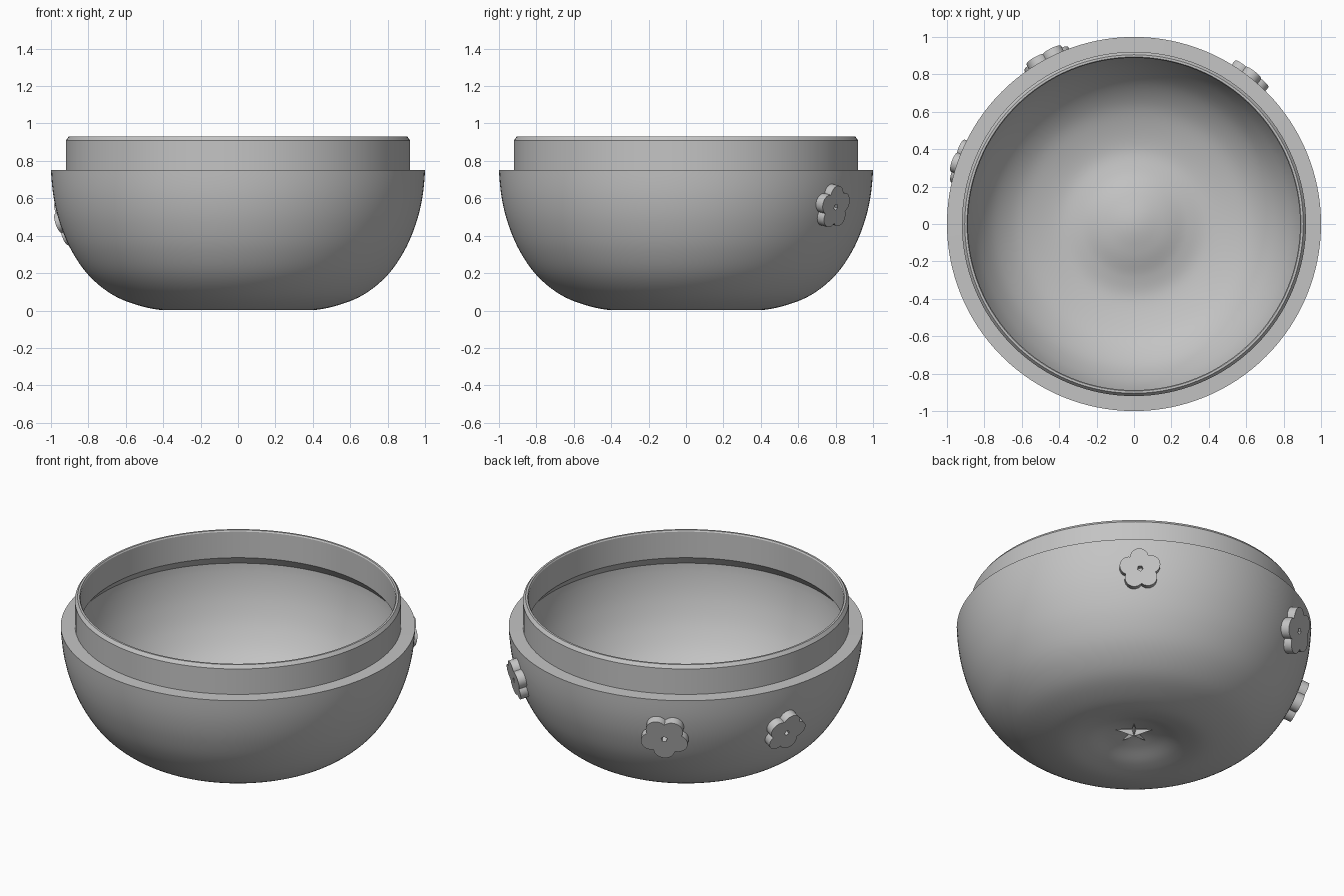
import bpy, bmesh, math
from mathutils import Vector, Matrix

old = bpy.data.objects.get("Cube")
if old:
    bpy.data.objects.remove(old, do_unlink=True)

GREY = (0.55, 0.55, 0.55, 1.0)
mat = bpy.data.materials.new("plain grey")
mat.use_nodes = True
mat.diffuse_color = GREY
bsdf = next(n for n in mat.node_tree.nodes if n.type == 'BSDF_PRINCIPLED')
bsdf.inputs["Base Color"].default_value = GREY


def finish(bm, name, angle):
    bmesh.ops.recalc_face_normals(bm, faces=bm.faces)
    mesh = bpy.data.meshes.new(name)
    bm.to_mesh(mesh)
    bm.free()
    mesh.materials.append(mat)
    obj = bpy.data.objects.new(name, mesh)
    bpy.context.collection.objects.link(obj)
    bpy.ops.object.select_all(action='DESELECT')
    obj.select_set(True)
    bpy.context.view_layer.objects.active = obj
    bpy.ops.object.shade_smooth_by_angle(angle=math.radians(angle))
    return obj


def spline(pts, steps=6):
    """Smooth curve through all points but the first and last."""
    out = []
    for a, b, c, d in zip(pts, pts[1:], pts[2:], pts[3:]):
        for i in range(steps):
            t = i / steps
            out.append(0.5 * (2 * b + (c - a) * t + (2 * a - 5 * b + 4 * c - d) * t ** 2
                              + (3 * b - a - 3 * c + d) * t ** 3))
    return out + [pts[-2]]


# Outer wall profile (radius, height), from the raised base centre to the rim
knots = [(-0.14, 0.06), (0, 0.085), (0.14, 0.06), (0.27, 0.018), (0.4, 0.002),
         (0.55, 0.033), (0.68, 0.09), (0.8, 0.19), (0.89, 0.32), (0.95, 0.46),
         (0.985, 0.6), (1, 0.75), (1, 0.9)]
outer = spline([Vector(k) for k in knots])

# Inner wall is the outer wall offset by the shell thickness
inner = []
for i, p in enumerate(outer[:-1]):
    t = (outer[i + 1] - outer[max(i - 1, 0)]).normalized()
    q = p + 0.063 * Vector((-t.y, t.x))
    if q.y < 0.7:
        inner.append(q)
inner[0].x = 0.0
inner.append(Vector((0.933, 0.705)))

# Stepped lip with small bevels and an undercut inside
lip = [Vector(p) for p in ((0.92, 0.752), (0.92, 0.91), (0.905, 0.93),
                           (0.893, 0.93), (0.888, 0.922), (0.888, 0.76))]

# Bowl
bm = bmesh.new()
verts = [bm.verts.new((p.x, 0, p.y)) for p in outer + lip + inner[::-1]]
edges = [bm.edges.new(pair) for pair in zip(verts, verts[1:])]
bmesh.ops.spin(bm, geom=verts + edges, cent=(0, 0, 0), axis=(0, 0, 1),
               angle=math.tau, steps=128, use_duplicate=False)
bmesh.ops.remove_doubles(bm, verts=bm.verts, dist=0.0005)
finish(bm, "bowl", 30)


def surface(height):
    """Radius and tilt of the outer wall at a height."""
    for a, b in zip(outer, outer[1:]):
        if a.x > 0.45 and a.y <= height <= b.y:
            f = (height - a.y) / (b.y - a.y)
            return a.lerp(b, f).x, math.atan2(b.x - a.x, b.y - a.y)


def flower(name, azimuth, height, size, turn):
    """Five overlapping round petals round a star-shaped hole."""
    radius, tilt = surface(height)
    az = math.radians(azimuth)
    normal = Vector((math.cos(az) * math.cos(tilt), math.sin(az) * math.cos(tilt),
                     -math.sin(tilt)))
    side = Vector((-math.sin(az), math.cos(az), 0))
    up = normal.cross(side)
    place = Matrix((side, up, normal)).transposed().to_4x4()
    place.translation = (radius * math.cos(az), radius * math.sin(az), height)

    d, r = 0.555 * size, 0.445 * size
    per = 16
    n = 5 * per
    bm = bmesh.new()
    rings = []
    for sign, z in ((1, -0.03), (1, 0.04), (-1, 0.04), (-1, -0.03)):
        ring = []
        for i in range(n):
            phi = ((i % per) / per - 0.5) * math.tau / 5
            rad = d * math.cos(phi) + sign * math.sqrt(r * r - (d * math.sin(phi)) ** 2)
            a = (i // per) * math.tau / 5 + phi + math.radians(turn)
            ring.append(bm.verts.new((rad * math.cos(a), rad * math.sin(a), z)))
        rings.append(ring)
    for k in range(4):
        a, b = rings[k], rings[(k + 1) % 4]
        for i in range(n):
            j = (i + 1) % n
            bm.faces.new((a[i], a[j], b[j], b[i]))
    bm.transform(place)
    finish(bm, name, 35)


flower("flower_right", 52, 0.56, 0.118, 95)
flower("flower_back", 118, 0.52, 0.137, -92)
flower("flower_left", 160, 0.475, 0.125, 76)

# Small thin-rayed star under the raised base
bm = bmesh.new()
tip = bm.verts.new((0, 0, 0.045))
top = bm.verts.new((0, 0, 0.1))
star = []
for i in range(10):
    rad, z = (0.11, 0.067) if i % 2 == 0 else (0.02, 0.078)
    a = i * math.pi / 5 + math.radians(50)
    star.append(bm.verts.new((rad * math.cos(a), rad * math.sin(a), z)))
for i in range(10):
    for end in (tip, top):
        bm.faces.new((star[i], star[(i + 1) % 10], end))
finish(bm, "base_star", 20)
